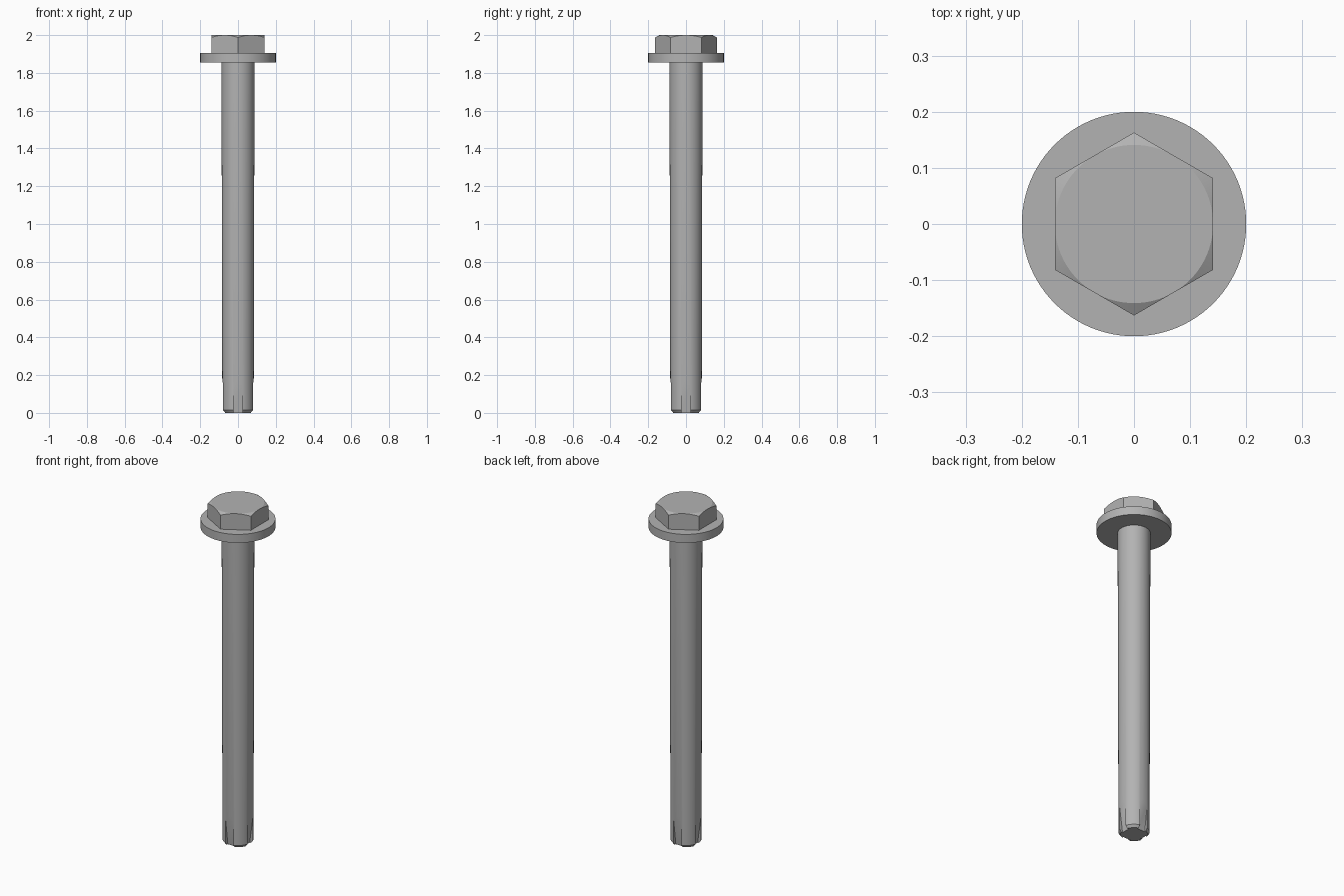
import bpy, bmesh, math
from mathutils import Matrix

if "Cube" in bpy.data.objects:
    bpy.data.objects.remove(bpy.data.objects["Cube"], do_unlink=True)

steel = bpy.data.materials.new("grey_steel")
steel.use_nodes = True
steel.diffuse_color = (0.45, 0.45, 0.45, 1)
steel.node_tree.nodes["Principled BSDF"].inputs["Base Color"].default_value = steel.diffuse_color


def add_object(name, bm):
    bmesh.ops.recalc_face_normals(bm, faces=bm.faces)
    mesh = bpy.data.meshes.new(name)
    bm.to_mesh(mesh)
    bm.free()
    mesh.materials.append(steel)
    obj = bpy.data.objects.new(name, mesh)
    bpy.context.collection.objects.link(obj)
    return obj


def lathe(name, profile, sides, turn=0.0):
    """Closed solid of revolution from (radius, height) rings."""
    bm = bmesh.new()
    rings = []
    for r, z in profile:
        angles = [turn + math.tau * i / sides for i in range(sides)]
        rings.append([bm.verts.new((r * math.cos(a), r * math.sin(a), z)) for a in angles])
    for low, high in zip(rings, rings[1:]):
        for i in range(sides):
            j = (i + 1) % sides
            bm.faces.new((low[i], low[j], high[j], high[i]))
    bm.faces.new(rings[0])
    bm.faces.new(rings[-1])
    return add_object(name, bm)


def cut(obj, tool, operation):
    mod = obj.modifiers.new(operation.title(), "BOOLEAN")
    mod.operation = operation
    mod.solver = "EXACT"
    mod.object = tool
    bpy.context.view_layer.update()
    result = bpy.data.meshes.new_from_object(
        obj.evaluated_get(bpy.context.evaluated_depsgraph_get()))
    obj.modifiers.clear()
    obj.data = result
    bpy.data.objects.remove(tool, do_unlink=True)


def smooth(obj):
    bpy.ops.object.select_all(action="DESELECT")
    obj.select_set(True)
    bpy.context.view_layer.objects.active = obj
    bpy.ops.object.shade_smooth_by_angle(angle=math.radians(25))


# Hexagonal head, its corners trimmed by a shallow cone
head = lathe("hex_head", [(0.163, 1.90), (0.163, 2.0)], 6, math.pi / 2)
cone = lathe("head_trim", [(0.25, 1.8), (0.25, 1.937), (0.141, 2.0)], 96)
cut(head, cone, "INTERSECT")

# Round flange under the head
flange = lathe("flange", [(0.2, 1.855), (0.2, 1.905)], 96)

# Slightly tapered shank with a chamfered tip
shank = lathe("shank", [(0.072, 0), (0.083, 0.015), (0.0875, 1.86)], 64)

# Four cutting grooves that deepen towards the tip
for k in range(4):
    bm = bmesh.new()
    outline = [(0.056, -0.02), (0.12, -0.02), (0.12, 0.2), (0.086, 0.2)]
    sides = [[bm.verts.new((x, y, z)) for x, z in outline] for y in (-0.025, 0.025)]
    for face in sides:
        bm.faces.new(face)
    for i in range(4):
        j = (i + 1) % 4
        bm.faces.new((sides[0][i], sides[0][j], sides[1][j], sides[1][i]))
    bm.transform(Matrix.Rotation(k * math.pi / 2, 4, "Z"))
    cut(shank, add_object("groove_cutter", bm), "DIFFERENCE")

for part in (head, flange, shank):
    smooth(part)
